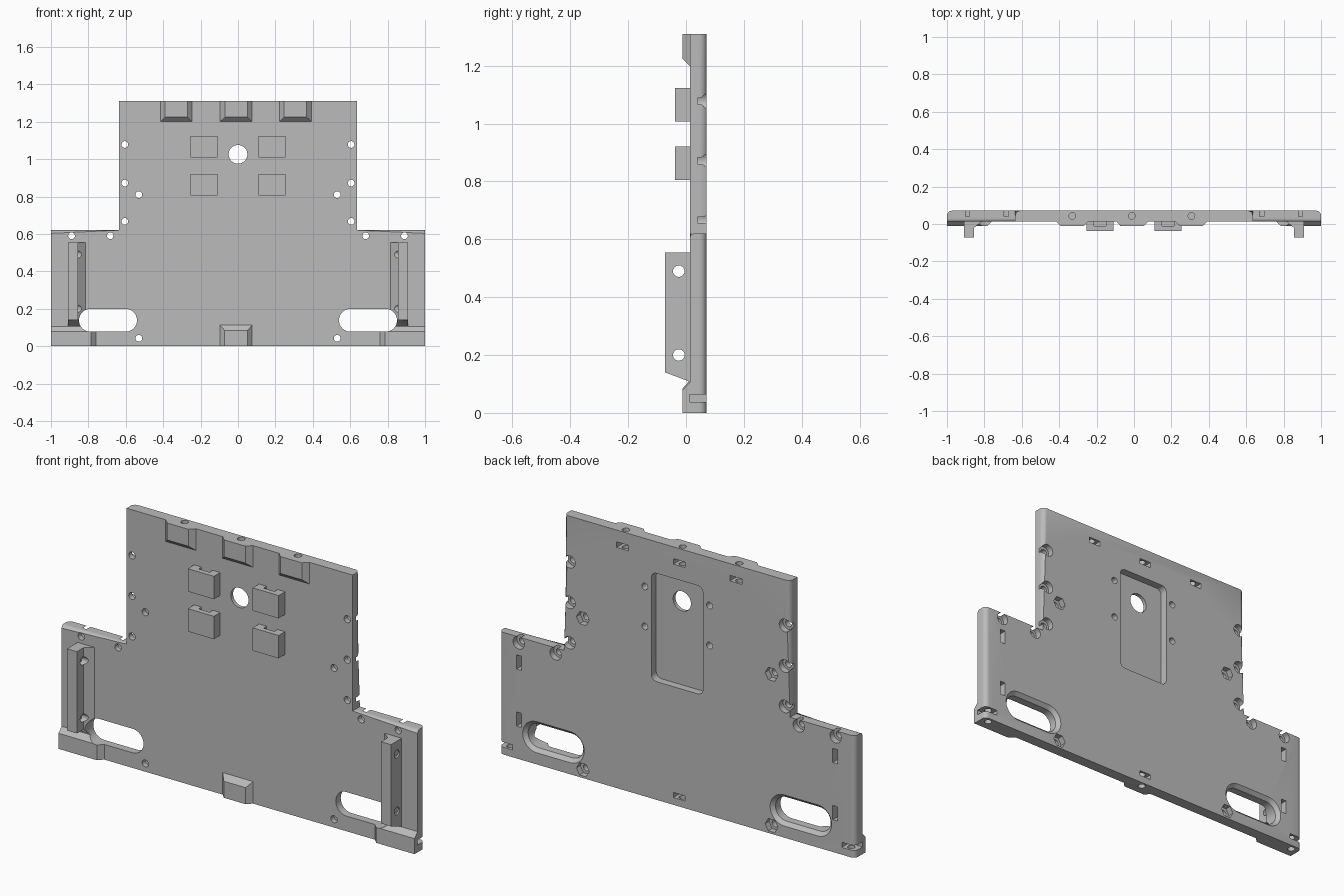
import bpy, bmesh, math

if "Cube" in bpy.data.objects:
    bpy.data.objects.remove(bpy.data.objects["Cube"])

grey = bpy.data.materials.new("plain_grey")
grey.use_nodes = True
grey.diffuse_color = (0.5, 0.5, 0.5, 1)
grey.node_tree.nodes["Principled BSDF"].inputs["Base Color"].default_value = (0.5, 0.5, 0.5, 1)

FRONT, BACK, TOP = 0.013, 0.071, 1.31
EMBED = FRONT + 0.007      # how far front parts sink into the plate
SIDES = (-1, 1)


def loft(name, ring_a, ring_b):
    """Closed solid between two matching rings of points."""
    bm = bmesh.new()
    a = [bm.verts.new(p) for p in ring_a]
    b = [bm.verts.new(p) for p in ring_b]
    bm.faces.new(a)
    bm.faces.new(b)
    for i in range(len(a)):
        j = (i + 1) % len(a)
        bm.faces.new((a[i], a[j], b[j], b[i]))
    bmesh.ops.recalc_face_normals(bm, faces=bm.faces)
    mesh = bpy.data.meshes.new(name)
    bm.to_mesh(mesh)
    bm.free()
    obj = bpy.data.objects.new(name, mesh)
    bpy.context.scene.collection.objects.link(obj)
    mesh.materials.append(grey)
    return obj


def rect(x0, x1, z0, z1):
    return [(x0, z0), (x1, z0), (x1, z1), (x0, z1)]


def along_y(name, shape, y0, y1, shape_end=None):
    return loft(name, [(x, y0, z) for x, z in shape],
                [(x, y1, z) for x, z in shape_end or shape])


def round_rect(x0, x1, z0, z1, r, grow=0, steps=8):
    """Rounded rectangle, optionally grown outward."""
    pts = []
    corners = ((x1 - r, z1 - r), (x0 + r, z1 - r), (x0 + r, z0 + r), (x1 - r, z0 + r))
    for k, (cx, cz) in enumerate(corners):
        for i in range(steps + 1):
            t = math.pi / 2 * (k + i / steps)
            pts.append((cx + (r + grow) * math.cos(t), cz + (r + grow) * math.sin(t)))
    return pts


def circle(cx, cz, r, n=20):
    return [(cx + r * math.cos(math.tau * i / n), cz + r * math.sin(math.tau * i / n))
            for i in range(n)]


# Main plate: wide base with a narrower upper section
outline = [(-1, 0), (1, 0), (1, 0.62), (0.635, 0.62), (0.635, TOP),
           (-0.635, TOP), (-0.635, 0.62), (-1, 0.62)]
plate = along_y("main_plate", outline, FRONT, BACK)


def bevel_edges(obj, rule, width):
    bm = bmesh.new()
    bm.from_mesh(obj.data)
    edges = [e for e in bm.edges if rule(e.verts[0].co, e.verts[1].co)]
    bmesh.ops.bevel(bm, geom=edges, offset=width, segments=5, profile=0.5, affect='EDGES')
    bm.to_mesh(obj.data)
    bm.free()


bevel_edges(plate, lambda a, b: min(a.y, b.y) > 0.06 and abs(a.x - b.x) < 0.001, 0.025)
bevel_edges(plate, lambda a, b: max(a.y, b.y) < 0.02 and abs(a.z - 0.62) < 0.001
            and abs(b.z - 0.62) < 0.001, 0.017)
parts = [plate]


# Chamfered lugs on the front face
def lug(name, x0, x1, z0, z1, left, right, low, high):
    base = rect(x0, x1, z0, z1)
    face = rect(x0 + left, x1 - right, z0 + low, z1 - high)
    obj = along_y(name, base, FRONT, -0.012, face)
    collar = along_y(name + "_root", base, FRONT, EMBED)
    parts.extend((obj, collar))


for label, x in (("right", -0.33), ("middle", -0.01), ("left", 0.307)):
    lug("top_lug_" + label, x - 0.085, x + 0.085, 1.2, TOP, 0.025, 0.025, 0.024, 0)
lug("bottom_lug", -0.095, 0.075, 0, 0.112, 0.024, 0.024, 0, 0.028)
lug("foot_right", -1, -0.76, 0, 0.105, 0, 0.025, 0, 0.026)
lug("foot_left", 0.76, 1, 0, 0.105, 0.025, 0, 0, 0.026)

# Square standoff pads
pad_rows = (0.863, 1.066)
for s in SIDES:
    for z in pad_rows:
        x = s * 0.182
        parts.append(along_y("standoff_pad", rect(x - 0.073, x + 0.073, z - 0.058, z + 0.058),
                             -0.038, EMBED))

# Side rails with a sloping inner web and a sloped underside
section = [(0.91, -0.072), (0.855, -0.072), (0.855, -0.02), (0.815, FRONT),
           (0.815, EMBED), (0.91, EMBED), (0.91, FRONT), (0.91, -0.02)]
for s in SIDES:
    parts.append(loft("side_rail",
                      [(s * x, y, 0.14 if y < 0 else 0.105) for x, y in section],
                      [(s * x, y, 0.555) for x, y in section]))

# Cutters
cutters = []


def cut_y(shape, y0, y1, end=None):
    cutters.append(along_y("cutter", shape, y0, y1, end))


def cut_z(x, y, z0, z1):
    ring = circle(x, y, 0.018)
    cutters.append(loft("cutter", [(a, b, z0) for a, b in ring], [(a, b, z1) for a, b in ring]))


# Back pocket and round opening
cut_y(round_rect(-0.145, 0.145, 0.6, 1.15, 0.03), 0.032, 0.1)
cut_y(circle(0, 1.025, 0.05, 32), -0.1, 0.1)

for s in SIDES:
    # Long hand slots, flared at the back
    a, b = sorted((s * 0.54, s * 0.85))
    cut_y(round_rect(a, b, 0.077, 0.199, 0.0605), -0.1, 0.1)
    cut_y(round_rect(a, b, 0.077, 0.199, 0.0605), BACK - 0.018, BACK + 0.002,
          round_rect(a, b, 0.077, 0.199, 0.0605, 0.02))
    # Screw holes with round recesses
    for x, z in ((0.605, 1.078), (0.605, 0.872), (0.605, 0.667), (0.683, 0.59), (0.89, 0.59)):
        cut_y(circle(s * x, z, 0.018), -0.1, 0.1)
        cut_y(circle(s * x, z, 0.032), 0.04, 0.1)
    # Screw holes with hexagonal recesses
    for z in (0.81, 0.042):
        cut_y(circle(s * 0.53, z, 0.018), -0.1, 0.1)
        cut_y(circle(s * 0.53, z, 0.036, 6), 0.04, 0.1)
    # Pad screw holes and nut notches
    for z in pad_rows:
        cut_y(circle(s * 0.182, z, 0.017), -0.02, 0.1)
        cut_y(rect(s * 0.182 - 0.031, s * 0.182 + 0.031, z - 0.03, z + 0.08), -0.012, FRONT)
    # Rail cross holes and nut slots
    for z in (0.2, 0.49):
        ring = circle(-0.025, z, 0.02)
        cutters.append(loft("cutter", [(s * 0.78, y, c) for y, c in ring],
                            [(s * 0.95, y, c) for y, c in ring]))
        cut_y(rect(s * 0.888 - 0.014, s * 0.888 + 0.014, z - 0.036, z + 0.036), -0.05, 0.1)
    # Corner nut slots and foot holes
    a, b = sorted((s * 0.925, s * 1.05))
    cut_y(rect(a, b, 0.037, 0.063), 0.012, 0.1)
    cut_z(s * 0.958, 0.042, -0.05, 0.1)

# Nut slots and vertical holes along the top and bottom edges
for x in (-0.33, -0.012, 0.307):
    cut_y(rect(x - 0.033, x + 0.033, 1.222, 1.25), 0.012, 0.1)
    cut_z(x, 0.043, 1.19, 1.4)
cut_y(rect(-0.045, 0.021, 0.037, 0.063), 0.012, 0.1)
cut_z(-0.012, 0.043, -0.05, 0.1)


# Cut every part that a cutter reaches
def reach(obj):
    cs = [v.co for v in obj.data.vertices]
    return [(min(c[i] for c in cs), max(c[i] for c in cs)) for i in range(3)]


cutter_reach = [(c, reach(c)) for c in cutters]
for part in parts:
    box = reach(part)
    for cutter, r in cutter_reach:
        if all(box[i][0] < r[i][1] and r[i][0] < box[i][1] for i in range(3)):
            mod = part.modifiers.new("cut", 'BOOLEAN')
            mod.operation, mod.solver, mod.object = 'DIFFERENCE', 'EXACT', cutter
bpy.context.view_layer.update()
graph = bpy.context.evaluated_depsgraph_get()
finished = [bpy.data.meshes.new_from_object(p.evaluated_get(graph)) for p in parts]
for part, mesh in zip(parts, finished):
    part.modifiers.clear()
    part.data = mesh
for cutter in cutters:
    bpy.data.objects.remove(cutter)

# Smooth curved walls, keep crisp edges
for part in parts:
    bpy.ops.object.select_all(action='DESELECT')
    part.select_set(True)
    bpy.context.view_layer.objects.active = part
    bpy.ops.object.shade_smooth_by_angle(angle=math.radians(30))
